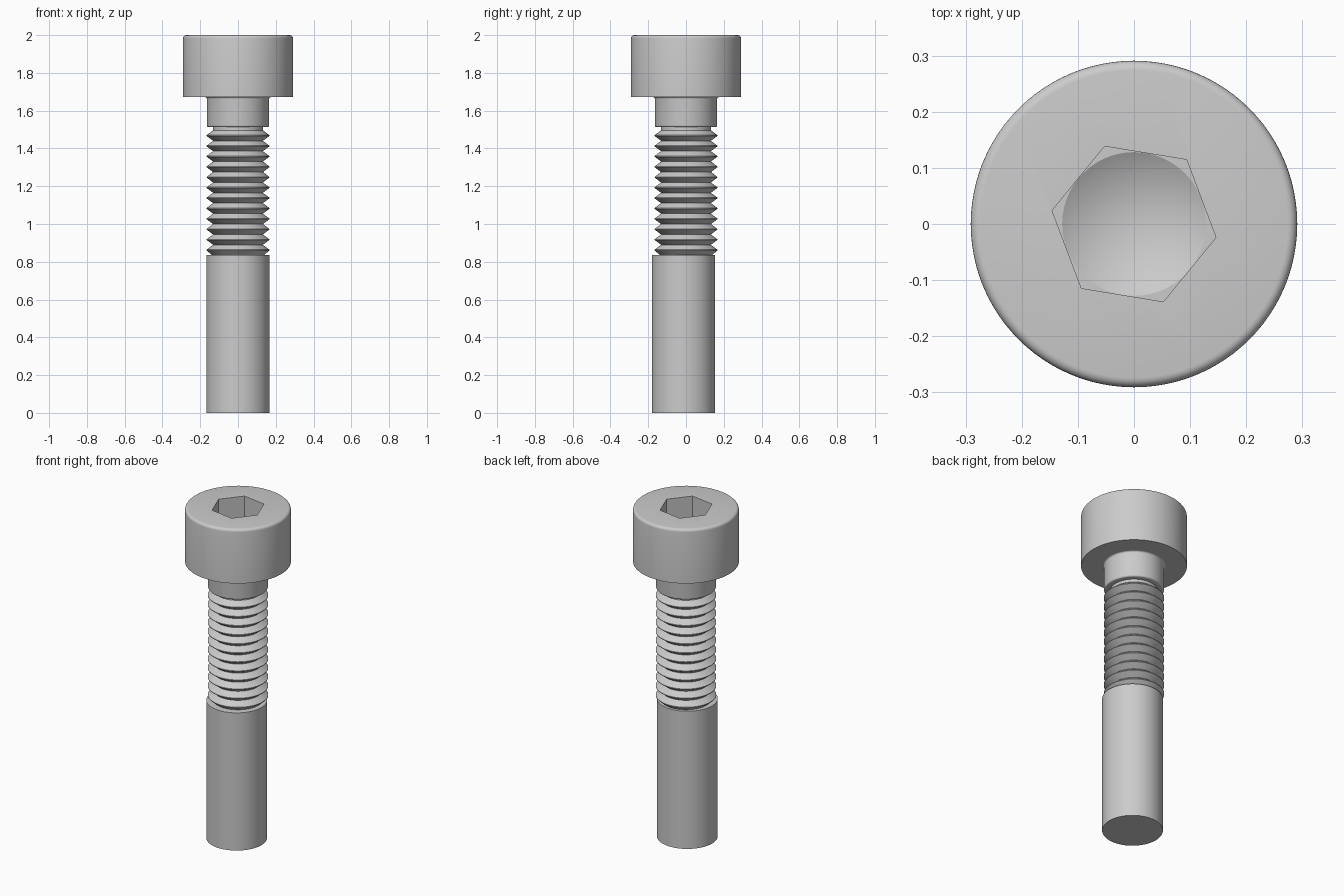
import bpy, bmesh, math

default = bpy.data.objects.get("Cube")
if default:
    bpy.data.objects.remove(default, do_unlink=True)

SEGMENTS = 96

steel = bpy.data.materials.new("grey steel")
steel.use_nodes = True
COLOUR = (0.6, 0.6, 0.6, 1)
steel.diffuse_color = COLOUR
steel.node_tree.nodes["Principled BSDF"].inputs["Base Color"].default_value = COLOUR


def lathe(name, profile, y=0.0, sides=SEGMENTS, turn=0.0):
    """Revolve a bottom-to-top list of (radius, z) into a closed solid."""
    bm = bmesh.new()
    rings = []
    for r, z in profile:
        if r == 0:
            rings.append([bm.verts.new((0, y, z))] * sides)
            continue
        angles = [turn + math.tau * i / sides for i in range(sides)]
        rings.append([bm.verts.new((r * math.cos(a), y + r * math.sin(a), z)) for a in angles])
    for low, high in zip(rings, rings[1:]):
        for i in range(sides):
            j = (i + 1) % sides
            corners = dict.fromkeys((low[i], low[j], high[j], high[i]))
            bm.faces.new(list(corners))
    for ring, (r, z) in ((rings[0], profile[0]), (rings[-1], profile[-1])):
        if r > 0:
            bm.faces.new(ring)
    bmesh.ops.recalc_face_normals(bm, faces=bm.faces[:])
    mesh = bpy.data.meshes.new(name)
    bm.to_mesh(mesh)
    bm.free()
    mesh.materials.append(steel)
    obj = bpy.data.objects.new(name, mesh)
    bpy.context.collection.objects.link(obj)
    return obj


def select_only(obj):
    bpy.ops.object.select_all(action='DESELECT')
    obj.select_set(True)
    bpy.context.view_layer.objects.active = obj


def arc(r, z, radius, start, end, steps=5):
    """Points of a fillet around the centre (r, z), angles in degrees."""
    angles = [math.radians(start + (end - start) * i / steps) for i in range(steps + 1)]
    return [(r + radius * math.cos(a), z + radius * math.sin(a)) for a in angles]


# Cap head with a rounded top rim
HEAD_BOTTOM = 1.672
head = lathe("cap_head", [(0.291, HEAD_BOTTOM)] + arc(0.274, 1.983, 0.017, 0, 90))

# Hexagonal socket ending in a drilled cone
SOCKET_FLOOR = 1.83
cutters = [
    lathe("socket_hex_cutter", [(0.148, SOCKET_FLOOR), (0.148, 2.1)],
          sides=6, turn=math.radians(-9.3)),
    lathe("socket_cone_cutter", [(0, SOCKET_FLOOR - 0.074), (0.128, SOCKET_FLOOR),
                                 (0.128, SOCKET_FLOOR + 0.05)]),
]
select_only(head)
for cutter in cutters:
    cutter.hide_render = True
    cut = head.modifiers.new("socket", 'BOOLEAN')
    cut.operation = 'DIFFERENCE'
    cut.solver = 'EXACT'
    cut.object = cutter
    bpy.ops.object.modifier_apply(modifier=cut.name)
    bpy.data.objects.remove(cutter, do_unlink=True)

# Neck, rounded below and flared into the head
NECK_BOTTOM = 1.513
neck = lathe("neck", arc(0.155, NECK_BOTTOM + 0.01, 0.01, -90, 0)
             + arc(0.175, HEAD_BOTTOM - 0.01, 0.01, 180, 90))

# Threaded section of evenly spaced V ridges
RIDGES, PITCH, FIRST_CREST = 12, 0.0551, 0.862
ROOT, CREST = 0.132, 0.166
thread_profile = [(ROOT, 0.83)]
for i in range(RIDGES):
    z = FIRST_CREST + i * PITCH
    thread_profile += [(CREST, z - 0.002), (CREST, z + 0.002), (ROOT, z + PITCH / 2)]
thread_profile.append((ROOT, NECK_BOTTOM + 0.01))
thread = lathe("thread", thread_profile)

# Plain lower shank, slightly off the axis
shank = lathe("lower_shank", [(0.167, 0), (0.167, 0.835)], y=-0.013)

for part in (head, neck, thread, shank):
    select_only(part)
    bpy.ops.object.shade_smooth_by_angle(angle=math.radians(30))
